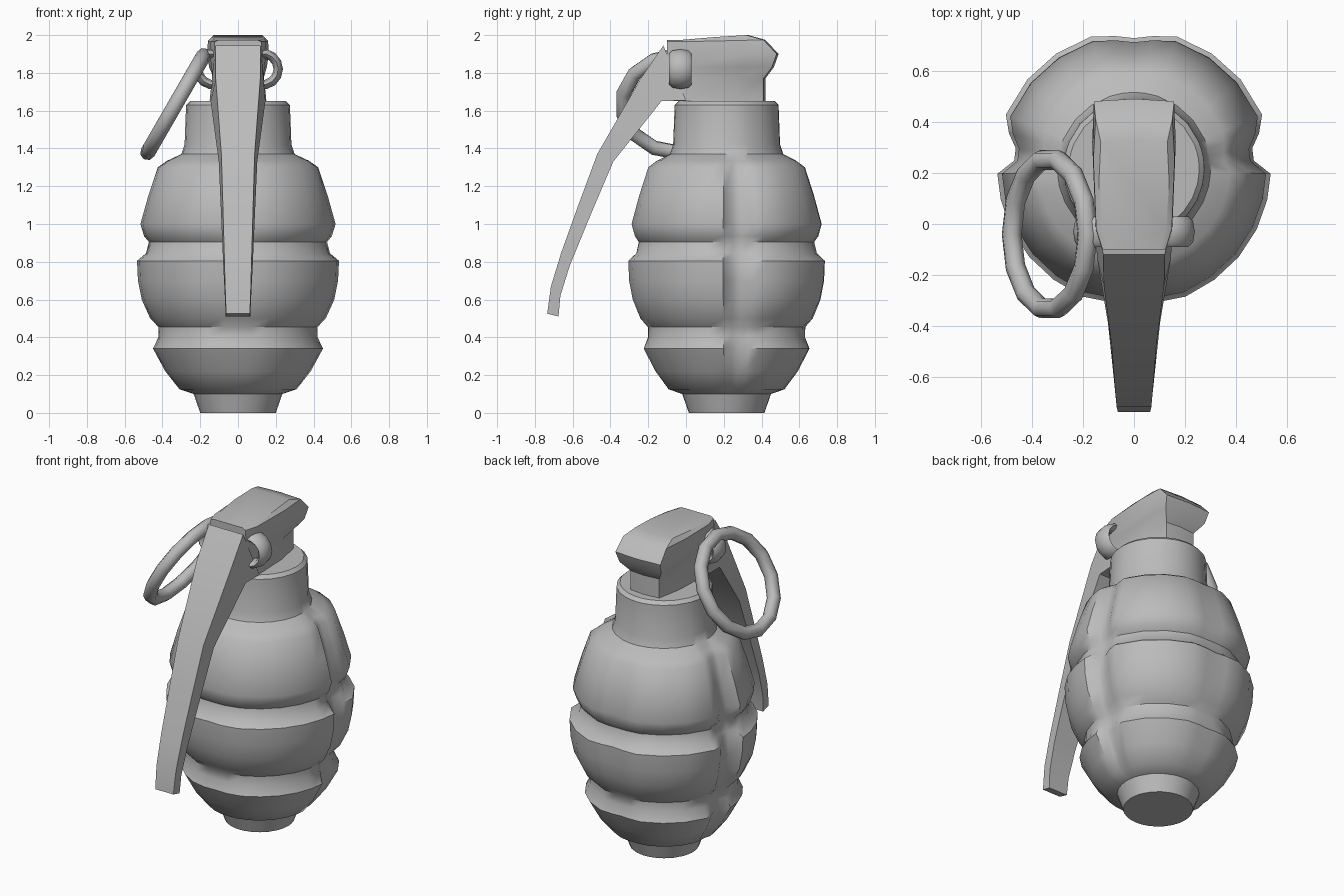
import bpy, bmesh, math
from mathutils import Matrix

cube = bpy.data.objects.get("Cube")
if cube:
    bpy.data.objects.remove(cube)

GREY = (0.5, 0.5, 0.5, 1)
metal = bpy.data.materials.new("grey metal")
metal.use_nodes = True
metal.diffuse_color = GREY
metal.node_tree.nodes["Principled BSDF"].inputs["Base Color"].default_value = GREY

CY = 0.215  # centre line of the body


def finish(name, bm, angle):
    bmesh.ops.recalc_face_normals(bm, faces=bm.faces)
    mesh = bpy.data.meshes.new(name)
    bm.to_mesh(mesh)
    bm.free()
    mesh.materials.append(metal)
    obj = bpy.data.objects.new(name, mesh)
    bpy.context.collection.objects.link(obj)
    bpy.ops.object.select_all(action='DESELECT')
    bpy.context.view_layer.objects.active = obj
    obj.select_set(True)
    bpy.ops.object.shade_smooth_by_angle(angle=math.radians(angle))
    return obj


def loft(name, rings, angle=30):
    """Skin a stack of closed rings and cap both ends."""
    bm = bmesh.new()
    rows = [[bm.verts.new(p) for p in ring] for ring in rings]
    n = len(rows[0])
    for a, b in zip(rows, rows[1:]):
        for i in range(n):
            j = (i + 1) % n
            bm.faces.new((a[i], a[j], b[j], b[i]))
    bm.faces.new(rows[0])
    bm.faces.new(rows[-1])
    return finish(name, bm, angle)


def torus(name, centre, major, minor, tilt, squash, sides):
    """Ring lying in its local xy plane, tilted, widened along its axis."""
    bm = bmesh.new()
    rows = []
    for i in range(sides):
        a = math.tau * i / sides
        row = []
        for k in range(8):
            t = math.tau * k / 8
            d = major + minor * math.cos(t)
            row.append(bm.verts.new((d * math.cos(a), d * math.sin(a),
                                     minor * squash * math.sin(t))))
        rows.append(row)
    for i in range(sides):
        a, b = rows[i], rows[(i + 1) % sides]
        for k in range(8):
            bm.faces.new((a[k], a[(k + 1) % 8], b[(k + 1) % 8], b[k]))
    bm.transform(Matrix.Translation(centre) @ tilt)
    return finish(name, bm, 50)


# Segmented body: height, radius, depth of the vertical grooves
profile = [(0, .20, 0), (.10, .235, 0), (.125, .31, .01), (.22, .385, .03),
           (.34, .45, .045), (.40, .422, .02), (.455, .422, .015), (.50, .465, .03),
           (.60, .51, .055), (.70, .53, .06), (.805, .535, .065), (.845, .487, .03),
           (.905, .472, .025), (.935, .497, .045), (1.0, .517, .06), (1.15, .475, .05),
           (1.30, .425, .04), (1.335, .375, .02), (1.37, .30, 0),
           (1.42, .283, 0), (1.63, .275, 0), (1.65, .255, 0)]
# Half outline from front to back: angle, share of the groove depth
outline = [(-90, .3), (-80, .1), (-68, -.05), (-54, 0), (-40, 0), (-26, 0), (-13, 0),
           (-2, 0), (4, 1), (10, 1), (16, .4), (23, -.15), (40, -.15), (56, -.15),
           (72, -.15), (82, .15), (90, .35)]
body_rings = []
for z, r, depth in profile:
    half = []
    for deg, share in outline:
        a, d = math.radians(deg), r - depth * share
        half.append((d * math.cos(a), CY + d * math.sin(a), z))
    body_rings.append(half + [(-x, y, h) for x, y, h in reversed(half[1:-1])])
loft("segmented_body", body_rings, 42)

# Head block: height, back y, front half width, back half width, roof slope
head = [(1.65, .41, .14, .10, 0), (1.77, .41, .135, .10, 0),
        (1.83, .455, .14, .145, 0), (1.90, .48, .15, .157, 0),
        (1.965, .41, .148, .15, .01), (1.975, .32, .125, .13, .025)]
YF = -.10
head_rings = []
for z, yb, wf, wb, slope in head:
    wm = (wf + wb) / 2 + 0.01
    right = [(wf - .025, YF, z), (wf, YF + .08, z),
             (wm, yb - .16, z + slope * .6), (wb, yb, z + slope)]
    head_rings.append(right + [(0, yb + .01, z + slope)]
                      + [(-x, y, h) for x, y, h in reversed(right)])
loft("head_block", head_rings, 35)

# Curved lever: outer y z, inner y z, outer and inner half width
lever = [(-.12, 1.945, .0, 1.655, .12, .15), (-.24, 1.77, -.13, 1.65, .118, .145),
         (-.47, 1.37, -.385, 1.33, .088, .102), (-.57, 1.10, -.50, 1.06, .08, .09),
         (-.66, .85, -.615, .78, .073, .078), (-.715, .67, -.665, .62, .068, .07),
         (-.735, .525, -.675, .51, .063, .065)]
loft("lever", [[(-wo, yo, zo), (wo, yo, zo), (wi, yi, zi), (-wi, yi, zi)]
               for yo, zo, yi, zi, wo, wi in lever], 30)

# Pin loops on both sides of the head, and the pull ring
upright = Matrix.Rotation(math.pi / 2, 4, 'X')
for side, sx in (("left", 1), ("right", -1)):
    torus(side + "_pin_loop", (sx * .13, -.03, 1.82), .083, .025, upright, 2.4, 14)
torus("pull_ring", (-.33, -.04, 1.635), .297, .04,
      Matrix.Rotation(math.radians(120), 4, 'Y'), 1, 14)
